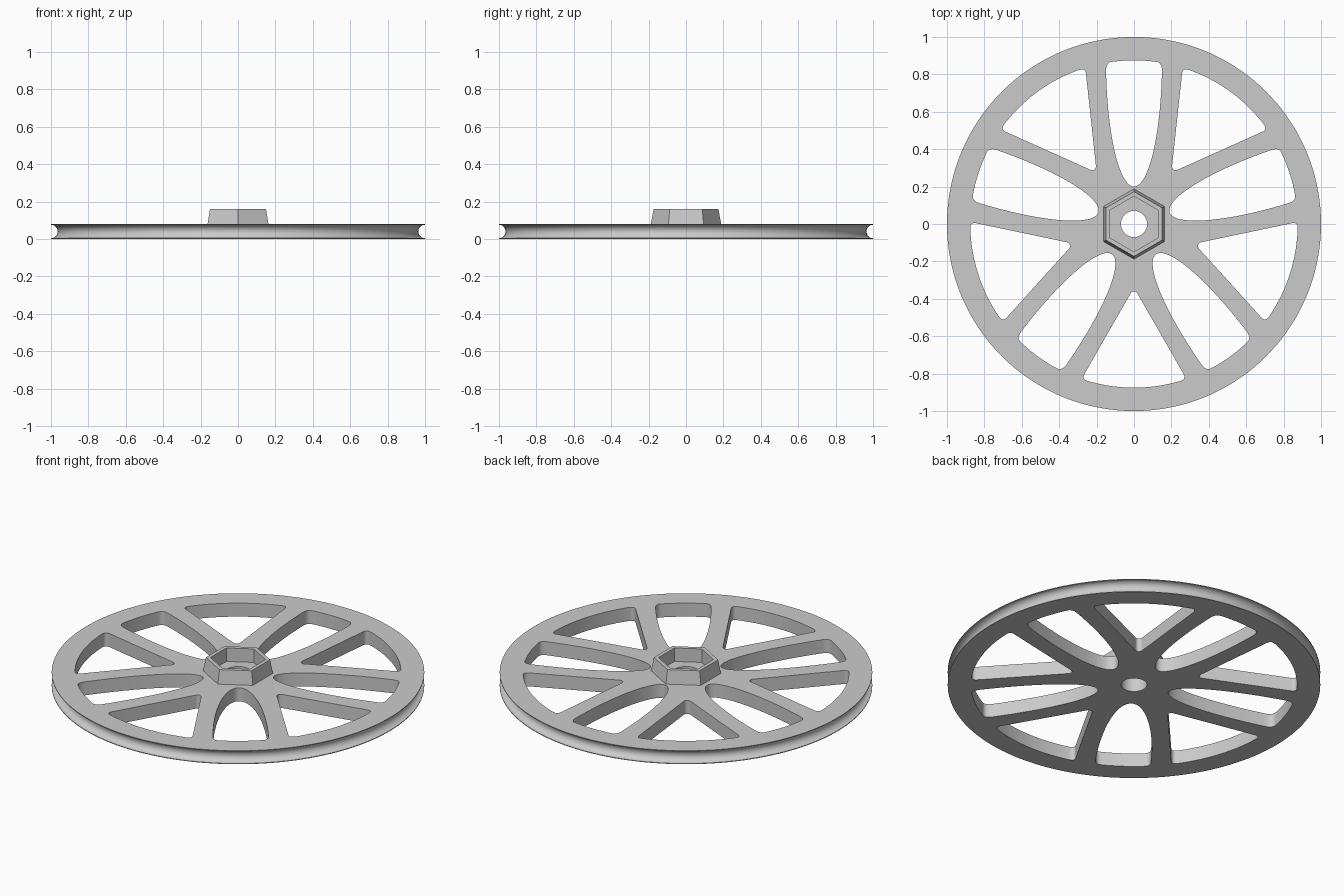
import bpy
import bmesh
from math import sin, cos, pi, radians
from mathutils import Vector, Matrix

if "Cube" in bpy.data.objects:
    bpy.data.objects.remove(bpy.data.objects["Cube"], do_unlink=True)

SEGMENTS = 144
THICK = 0.08
RIM_INNER = 0.875
GROOVE = 0.036

grey = bpy.data.materials.new("plain_grey")
grey.use_nodes = True
colour = (0.6, 0.6, 0.6, 1)
grey.diffuse_color = colour
grey.node_tree.nodes["Principled BSDF"].inputs["Base Color"].default_value = colour


def polar(radius, angle):
    """Point measured sideways from the +y axis."""
    return Vector((radius * sin(angle), radius * cos(angle)))


def circle(radius, count):
    return [polar(radius, 2 * pi * i / count) for i in range(count)]


def window(width, length, centre, tip_end, corner_angle, end_angle, straight):
    """Mirrored opening: elliptical tip, side, rounded corner, rim arc."""
    half = []
    for i in range(25):
        t = tip_end * i / 24
        half.append(Vector((width * sin(t), centre - length * cos(t))))
    corner = polar(RIM_INNER, corner_angle)
    start = half[-1].lerp(corner, straight)
    end = polar(RIM_INNER, end_angle)
    for i in range(1 if straight == 0 else 0, 9):
        t = i / 8
        half.append(start.lerp(corner, t).lerp(corner.lerp(end, t), t))
    half += [polar(RIM_INNER, end_angle * (1 - i / 10)) for i in range(1, 11)]
    return half + [Vector((-p.x, p.y)) for p in reversed(half[1:-1])]


def finish(bm, name):
    bmesh.ops.recalc_face_normals(bm, faces=bm.faces)
    mesh = bpy.data.meshes.new(name)
    bm.to_mesh(mesh)
    bm.free()
    mesh.materials.clear()
    mesh.materials.append(grey)
    obj = bpy.data.objects.new(name, mesh)
    bpy.context.collection.objects.link(obj)
    bpy.ops.object.select_all(action='DESELECT')
    obj.select_set(True)
    bpy.context.view_layer.objects.active = obj
    bpy.ops.object.shade_smooth_by_angle(angle=radians(28))
    return obj


def bridge_rings(bm, rings):
    for low, high in zip(rings, rings[1:]):
        n = len(low)
        for i in range(n):
            j = (i + 1) % n
            bm.faces.new((low[i], low[j], high[j], high[i]))


def add_ring(bm, radius, z, count):
    return [bm.verts.new((p.x, p.y, z)) for p in circle(radius, count)]


# Flat outline: disc, axle hole, five narrow and five wide openings
outlines = [circle(1, SEGMENTS), circle(0.07, 48)]
narrow = window(0.15, 0.68, 0.88, radians(85), radians(9.8), radians(8), 0)
wide = window(0.02, 0.02, 0.38, radians(60), radians(18.7), radians(16.5), 0.94)
for k in range(5):
    for shape, offset in ((narrow, 0), (wide, 36)):
        turn = Matrix.Rotation(radians(72 * k + offset), 2)
        outlines.append([turn @ p for p in shape])

curve = bpy.data.curves.new("wheel_outline", 'CURVE')
curve.dimensions = '2D'
curve.fill_mode = 'BOTH'
curve.extrude = THICK / 2
for outline in outlines:
    spline = curve.splines.new('POLY')
    spline.points.add(len(outline) - 1)
    for point, p in zip(spline.points, outline):
        point.co = (p.x, p.y, 0, 1)
    spline.use_cyclic_u = True
helper = bpy.data.objects.new("wheel_outline", curve)
bpy.context.collection.objects.link(helper)
bpy.context.view_layer.update()
graph = bpy.context.evaluated_depsgraph_get()
plate = bpy.data.meshes.new_from_object(helper.evaluated_get(graph))
bpy.data.objects.remove(helper, do_unlink=True)

# Spoked wheel with a round groove in place of its straight outer wall
bm = bmesh.new()
bm.from_mesh(plate)
bmesh.ops.translate(bm, verts=bm.verts, vec=(0, 0, THICK / 2))
bmesh.ops.remove_doubles(bm, verts=bm.verts, dist=0.0001)
wall = [f for f in bm.faces if abs(f.normal.z) < 0.5
        and all(v.co.xy.length > 0.99 for v in f.verts)]
bmesh.ops.delete(bm, geom=wall, context='FACES_ONLY')
rings = [add_ring(bm, 1, 0, SEGMENTS)]
for i in range(17):
    a = pi * i / 16
    rings.append(add_ring(bm, 1 - GROOVE * sin(a), THICK / 2 - GROOVE * cos(a), SEGMENTS))
rings.append(add_ring(bm, 1, THICK, SEGMENTS))
bridge_rings(bm, rings)
bmesh.ops.remove_doubles(bm, verts=bm.verts, dist=0.0001)
finish(bm, "spoked_wheel")

# Tapered hexagonal hub collar with a straight hexagonal recess
bm = bmesh.new()
profile = ((0.188, THICK), (0.173, 0.16), (0.148, 0.16), (0.148, THICK))
bridge_rings(bm, [add_ring(bm, r, z, 6) for r, z in profile])
finish(bm, "hub_collar")
